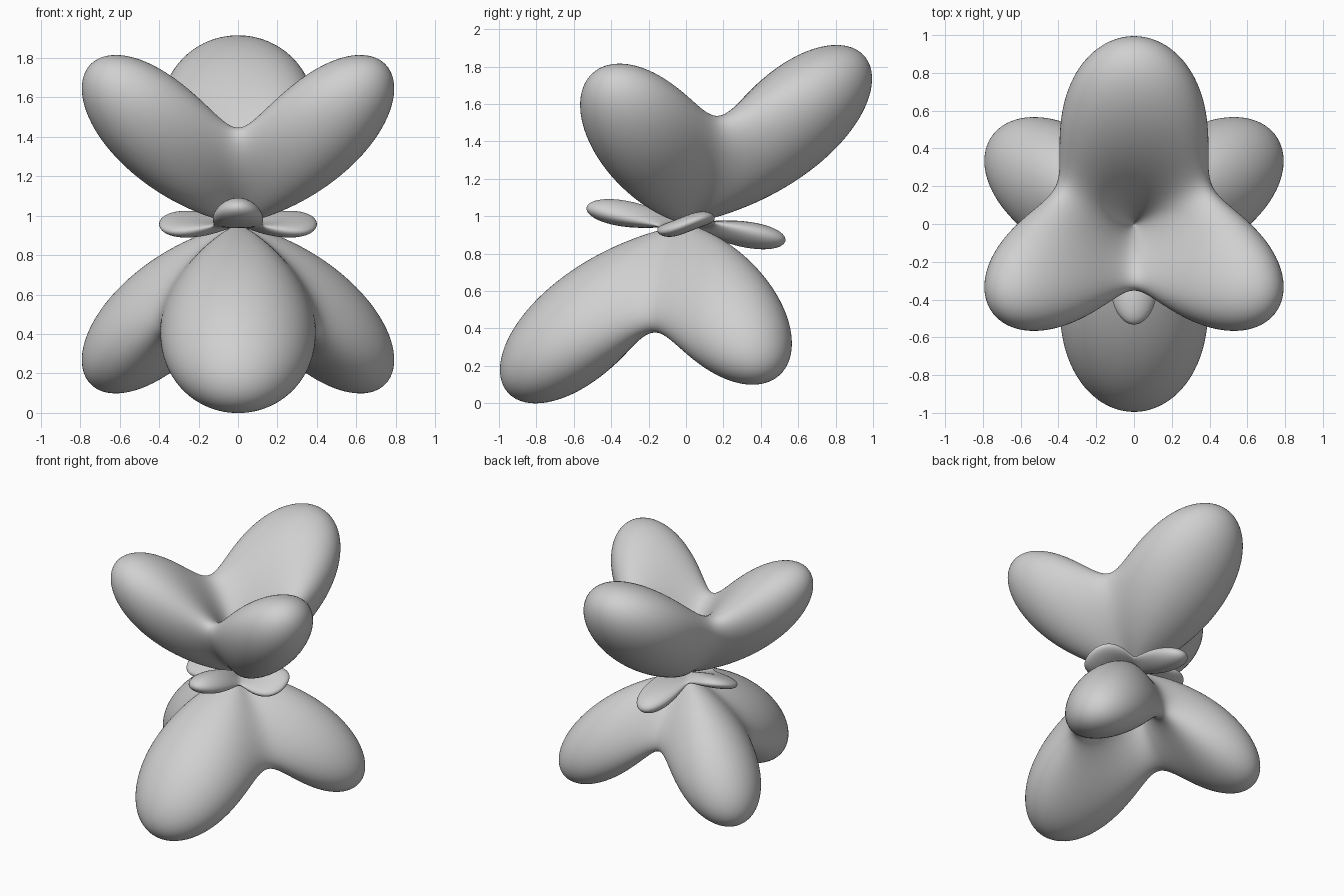
import bpy
import bmesh
from mathutils import Vector

cube = bpy.data.objects.get("Cube")
if cube:
    bpy.data.objects.remove(cube, do_unlink=True)

MID = 0.957  # height of the pinched waist

grey = bpy.data.materials.new("plain_grey")
grey.use_nodes = True
grey.diffuse_color = (0.63, 0.63, 0.63, 1)
grey.node_tree.nodes["Principled BSDF"].inputs["Base Color"].default_value = (0.63, 0.63, 0.63, 1)


def strength(n):
    """Fourth-order direction function: positive in the lobes, negative in the petals."""
    x, y, z = n
    flat = -0.4 * x**4 + 0.05 * x * x * y * y - 0.404 * y**4
    lean = y * z * (1.626 * y * y - 3.37 * x * x + 0.07 * z * z)
    rise = z * z * (3.74 * x * x + 3.81 * y * y + 0.13 * z * z)
    return flat + lean + rise


def radial_shell(name, sign):
    """Sphere pushed out along each direction where the function has this sign."""
    bm = bmesh.new()
    bmesh.ops.create_icosphere(bm, subdivisions=7, radius=1)
    for v in bm.verts:
        n = v.co.normalized()
        v.co = n * max(sign * strength(n), 0)
    # Drop the faces that shrank to the waist point
    dead = [f for f in bm.faces if all(v.co.length == 0 for v in f.verts)]
    bmesh.ops.delete(bm, geom=dead, context='FACES')
    for face in bm.faces:
        face.smooth = True
    mesh = bpy.data.meshes.new(name)
    bm.to_mesh(mesh)
    bm.free()
    mesh.materials.append(grey)
    obj = bpy.data.objects.new(name, mesh)
    bpy.context.collection.objects.link(obj)
    obj.location = Vector((0, 0, MID))


# Six big lobes, three above and three below the waist
radial_shell("lobed_body", 1)

# Thin petals around the waist
radial_shell("waist_petals", -1)
